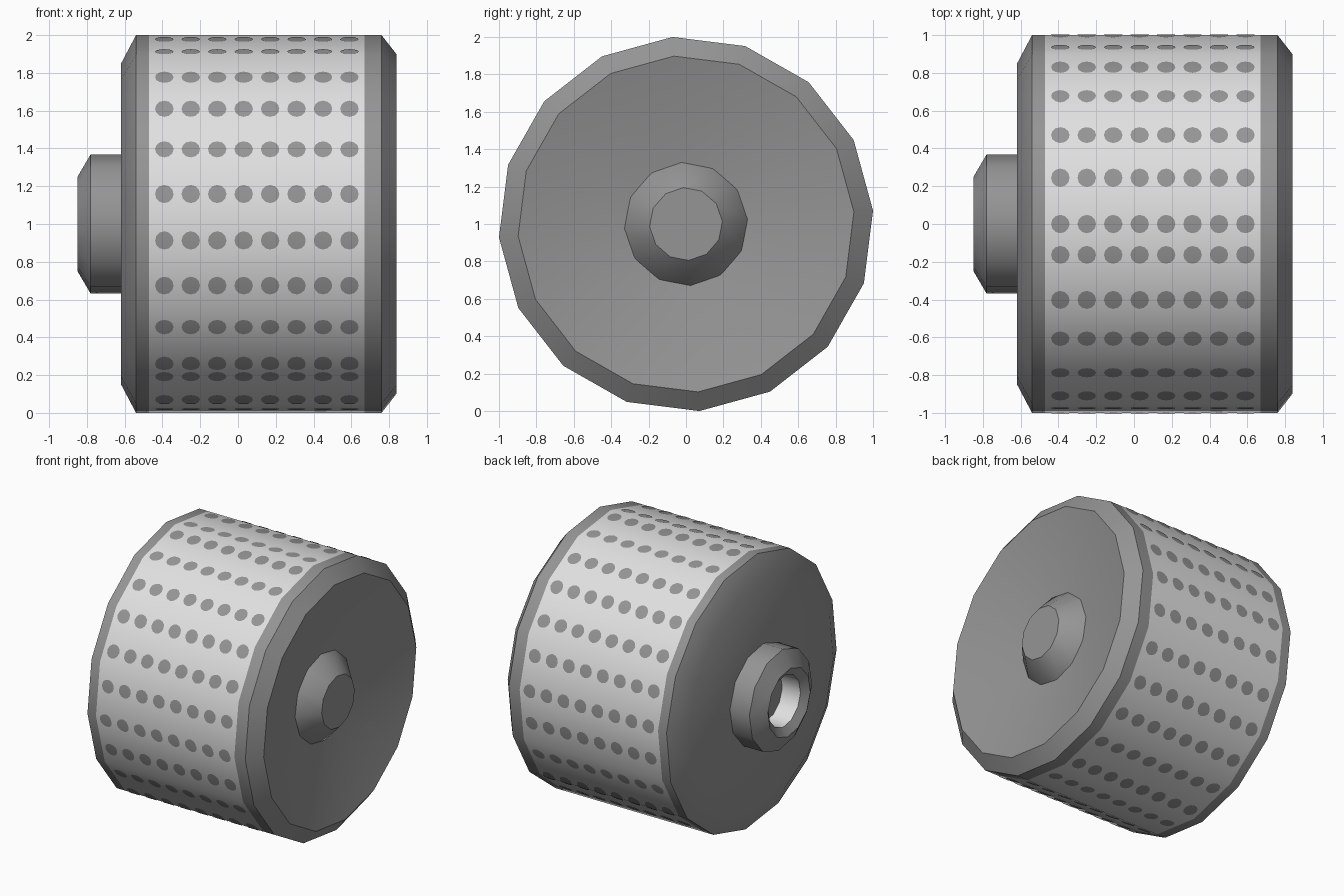
import bpy, bmesh, math
from mathutils import Vector

if "Cube" in bpy.data.objects:
    bpy.data.objects.remove(bpy.data.objects["Cube"])

CZ = 1.0                      # height of the drum axis
R, N = 1.0025, 16             # drum radius and sides
PHASE = math.radians(4.1)     # small roll of the polygon about the axis


def material(name, v):
    m = bpy.data.materials.new(name)
    m.diffuse_color = (v, v, v, 1)
    m.use_nodes = True
    m.node_tree.nodes["Principled BSDF"].inputs["Base Color"].default_value = m.diffuse_color
    return m


grey = material("mid grey", 0.30)
light = material("light grey", 0.75)


def add_object(name, bm, mats):
    me = bpy.data.meshes.new(name)
    bm.to_mesh(me)
    bm.free()
    for m in mats:
        me.materials.append(m)
    ob = bpy.data.objects.new(name, me)
    bpy.context.collection.objects.link(ob)
    return ob


def lathe(name, profile, sides, mats, light_segments=()):
    """Spin (x, radius) points about the x axis; end rings are capped."""
    bm = bmesh.new()
    rings = []
    for x, r in profile:
        if r == 0:
            rings.append([bm.verts.new((x, 0, CZ))] * sides)
        else:
            rings.append([bm.verts.new((x, r * math.cos(PHASE + math.tau * i / sides),
                                        CZ + r * math.sin(PHASE + math.tau * i / sides)))
                          for i in range(sides)])
    for k in range(len(rings) - 1):
        a, b = rings[k], rings[k + 1]
        for i in range(sides):
            j = (i + 1) % sides
            f = bm.faces.new(list(dict.fromkeys((a[i], a[j], b[j], b[i]))))
            f.material_index = 1 if k in light_segments else 0
    for ring in (rings[0], rings[-1]):
        if len(set(ring)) > 1:
            bm.faces.new(ring)
    bmesh.ops.recalc_face_normals(bm, faces=bm.faces)
    ob = add_object(name, bm, mats)
    bpy.ops.object.select_all(action='DESELECT')
    ob.select_set(True)
    bpy.context.view_layer.objects.active = ob
    bpy.ops.object.shade_smooth_by_angle(angle=math.radians(31))
    return ob


# drum: bevelled ends, light band in the middle, dished right face
lathe("drum", [(-0.62, 0.85), (-0.54, R), (-0.47, R), (0.67, R), (0.76, R),
               (0.84, 0.90), (0.70, 0.33), (0.69, 0)], N, [grey, light], {2})

# boss in the middle of the dish
lathe("dish_boss", [(0.68, 0.34), (0.70, 0.33), (0.825, 0.195)], 12, [grey])

# hollow hub on the left side
lathe("hub", [(-0.60, 0.37), (-0.78, 0.37), (-0.85, 0.25), (-0.81, 0.19),
              (-0.66, 0.19), (-0.66, 0)], 12, [grey, light], {3})

# dots: laid out flat in (x, angle), cut at the drum's edges, then wrapped round it
STEP, DOT = 14.25, 0.049
rows = ([80.5 - STEP * k for k in range(10)] + [90 + STEP * k for k in range(8)]
        + [-54.6 - STEP * k for k in range(8)])
bm = bmesh.new()
for row in rows:
    ang = math.pi - math.radians(row)          # rows are measured up from the front
    for c in range(8):
        bm.faces.new([bm.verts.new((-0.39 + 0.14 * c + DOT * math.cos(math.tau * i / 12),
                                    ang + DOT * math.sin(math.tau * i / 12), 0))
                      for i in range(12)])
for k in range(-N, 2 * N):
    bmesh.ops.bisect_plane(bm, geom=bm.verts[:] + bm.edges[:] + bm.faces[:],
                           plane_co=(0, PHASE + math.tau * k / N, 0), plane_no=(0, 1, 0))
half = math.pi / N
for v in bm.verts:
    x, a = v.co.x, v.co.y
    r = R * math.cos(half) / math.cos((a - PHASE) % (2 * half) - half) + 0.003
    v.co = (x, r * math.cos(a), CZ + r * math.sin(a))
bm.normal_update()
for f in bm.faces:
    c = f.calc_center_median()
    if f.normal.dot(Vector((0, c.y, c.z - CZ))) < 0:
        f.normal_flip()
    f.smooth = True
dots = add_object("dots", bm, [grey])
dots.data.normals_split_custom_set_from_vertices(
    [Vector((0, v.co.y, v.co.z - CZ)).normalized() for v in dots.data.vertices])
